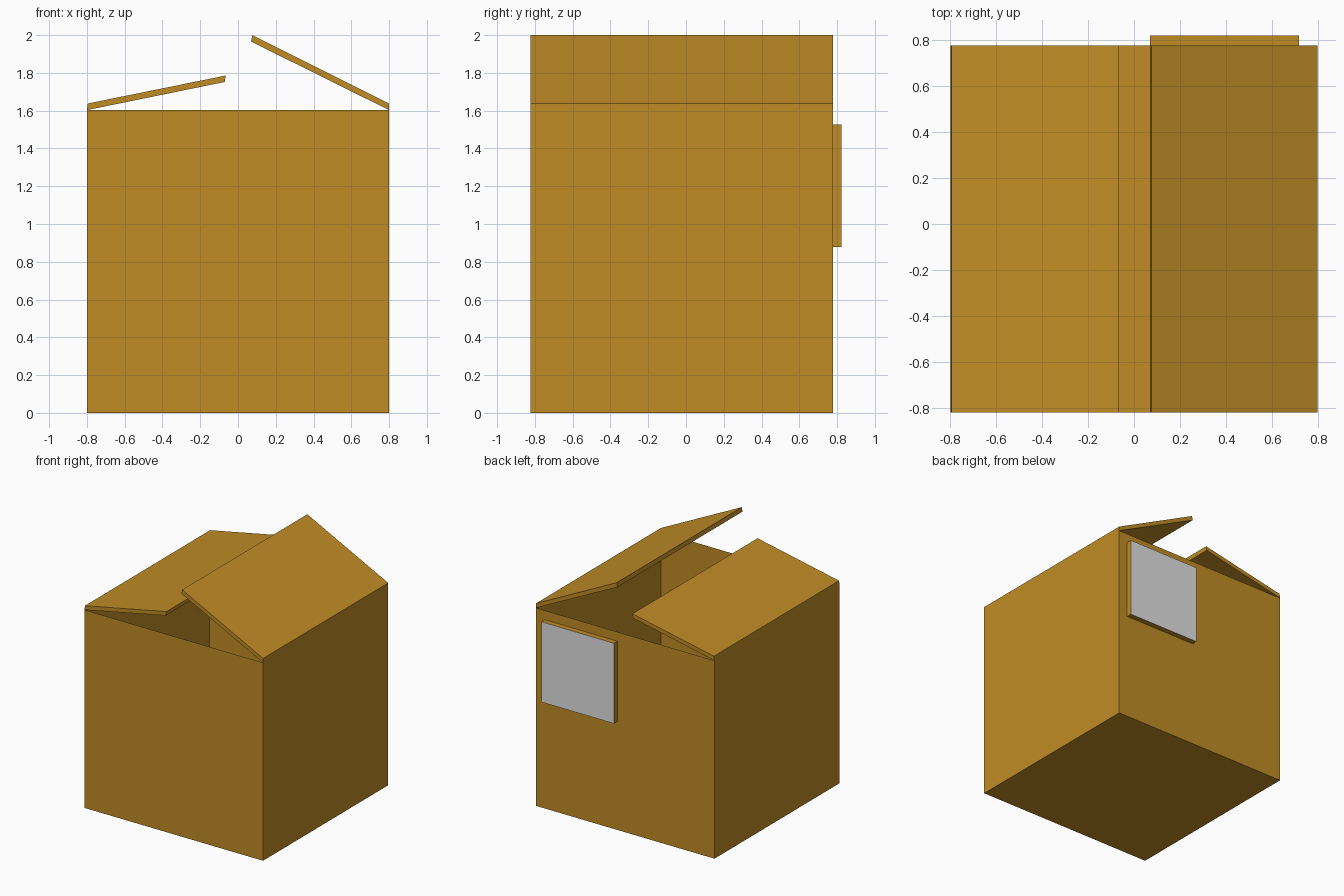
import bpy
import bmesh

if "Cube" in bpy.data.objects:
    bpy.data.objects.remove(bpy.data.objects["Cube"])

Y0, Y1 = -0.822, 0.778   # front and back wall planes


def material(name, rgb):
    m = bpy.data.materials.new(name)
    m.diffuse_color = (*rgb, 1.0)
    m.use_nodes = True
    m.node_tree.nodes["Principled BSDF"].inputs["Base Color"].default_value = m.diffuse_color
    return m


CARDBOARD = material("cardboard_brown", (0.53, 0.265, 0.019))
PAPER = material("label_grey", (0.75, 0.75, 0.75))


def extrude_profile(name, profile, y0, y1, mats, rule=None, drop=None):
    """Extrude an XZ profile along y; rule picks colours, drop deletes faces."""
    bm = bmesh.new()
    face = bm.faces.new([bm.verts.new((x, y0, z)) for x, z in profile])
    new = bmesh.ops.extrude_face_region(bm, geom=[face], use_keep_orig=True)
    verts = [g for g in new["geom"] if isinstance(g, bmesh.types.BMVert)]
    bmesh.ops.translate(bm, verts=verts, vec=(0, y1 - y0, 0))
    bmesh.ops.recalc_face_normals(bm, faces=bm.faces)
    bm.normal_update()
    if rule:
        for f in bm.faces:
            f.material_index = rule(f)
    if drop:
        bmesh.ops.delete(bm, geom=[f for f in bm.faces if drop(f)], context="FACES_ONLY")
    mesh = bpy.data.meshes.new(name)
    bm.to_mesh(mesh)
    bm.free()
    for m in mats:
        mesh.materials.append(m)
    obj = bpy.data.objects.new(name, mesh)
    bpy.context.collection.objects.link(obj)
    return obj


def rect(x0, x1, z0, z1):
    return [(x0, z0), (x1, z0), (x1, z1), (x0, z1)]


# Open-topped carton with thin walls
extrude_profile("carton", rect(-0.8, 0.8, 0, 1.603), Y0, Y1, [CARDBOARD],
                drop=lambda f: f.normal.z > 0.9)

# Two half-open lid flaps, hinged on the side walls
extrude_profile("left_flap", [(-0.8, 1.603), (-0.07, 1.752), (-0.065, 1.786), (-0.795, 1.638)],
                Y0, Y1, [CARDBOARD])
extrude_profile("right_flap", [(0.8, 1.603), (0.8, 1.638), (0.076, 2.0), (0.069, 1.966)],
                Y0, Y1, [CARDBOARD])

# Label block on the back, with a paper outer face
extrude_profile("label", rect(0.07, 0.72, 0.878, 1.528), Y1, 0.822, [CARDBOARD, PAPER],
                rule=lambda f: 1 if f.normal.y > 0.9 else 0)
